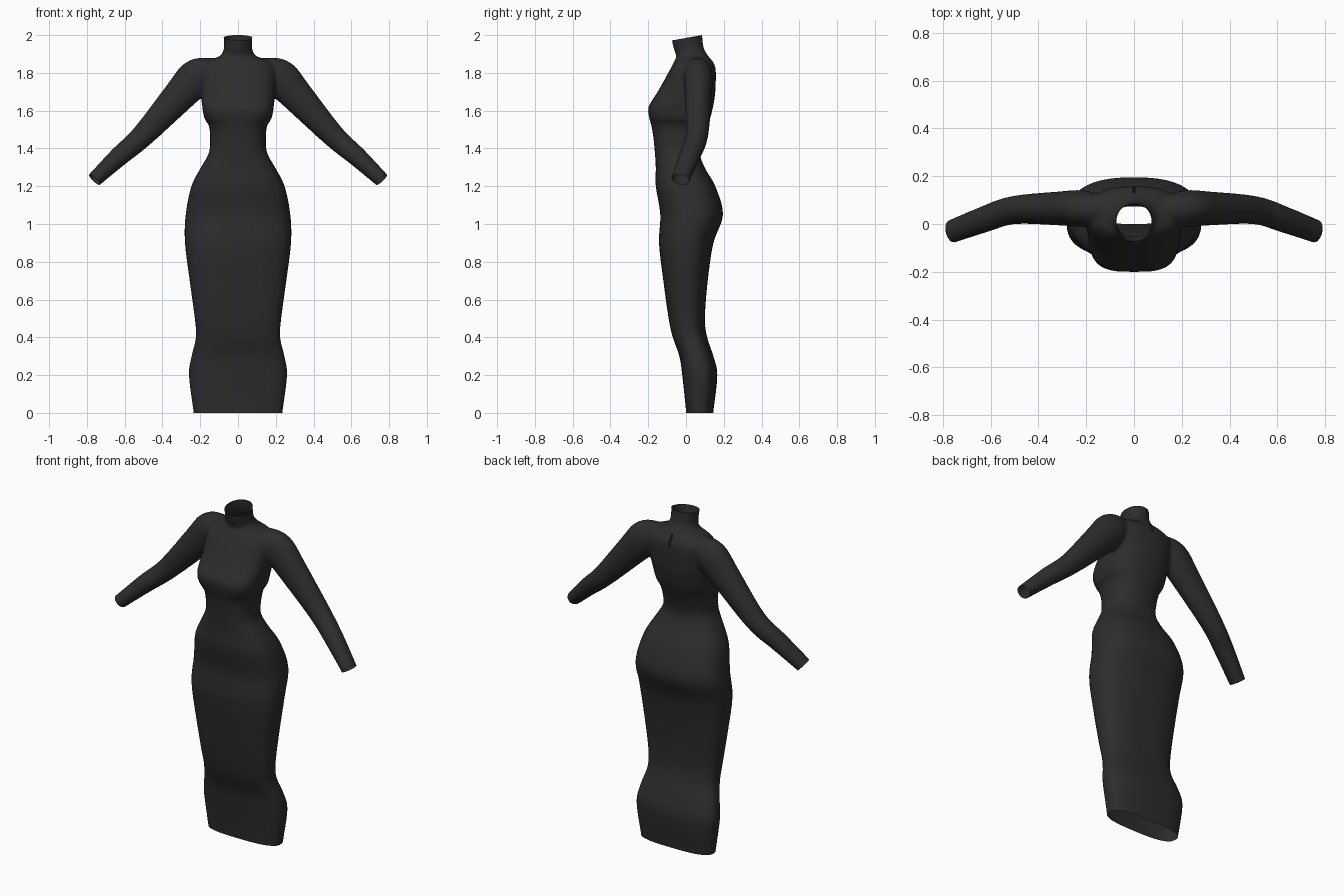
import bpy, bmesh, math
from mathutils import Vector

if "Cube" in bpy.data.objects:
    bpy.data.objects.remove(bpy.data.objects["Cube"])

SEG = 48

# body sections: z, half width, front y, back y
BODY = [
    (-0.05, .228, .00, .14), (0.01, .236, .00, .145), (0.20, .260, -.02, .166),
    (0.30, .246, -.035, .145), (0.40, .223, -.07, .112), (0.50, .229, -.092, .10),
    (0.70, .256, -.12, .115), (0.90, .281, -.143, .145), (1.05, .277, -.136, .196),
    (1.20, .247, -.16, .155), (1.30, .196, -.16, .098), (1.38, .153, -.165, .073),
    (1.46, .148, -.173, .09), (1.52, .154, -.183, .113), (1.56, .178, -.194, .128),
    (1.62, .189, -.198, .143), (1.70, .197, -.15, .155), (1.82, .200, -.083, .157),
    (1.865, .165, -.06, .138), (1.89, .095, -.052, .117), (1.94, .074, -.068, .092),
    (2.04, .082, -.088, .083),
]

# sleeve sections: centre x, y, z, radius
SLEEVE = [
    (.08, .055, 1.83, .040), (.14, .058, 1.815, .070), (.22, .065, 1.775, .098),
    (.31, .065, 1.68, .087), (.505, .058, 1.467, .061), (.63, .018, 1.357, .052),
    (.76, -.030, 1.235, .040), (.81, -.048, 1.19, .038),
]


def smooth_rows(rows, steps):
    """Catmull-Rom interpolation of whole rows of numbers."""
    out = []
    for i in range(len(rows) - 1):
        a, b, c, d = (rows[max(i - 1, 0)], rows[i], rows[i + 1],
                      rows[min(i + 2, len(rows) - 1)])
        for s in range(steps):
            t = s / steps
            out.append([.5 * (2 * q + (r - p) * t + (2 * p - 5 * q + 4 * r - w) * t * t
                              + (3 * q - p - 3 * r + w) * t ** 3)
                        for p, q, r, w in zip(a, b, c, d)])
    return out + [list(rows[-1])]


def loft(bm, rings):
    """Closed tube through rings of points."""
    vs = [[bm.verts.new(p) for p in ring] for ring in rings]
    for r0, r1 in zip(vs, vs[1:]):
        for k in range(SEG):
            n = (k + 1) % SEG
            bm.faces.new((r0[k], r0[n], r1[n], r1[k]))
    bm.faces.new(vs[0][::-1])
    bm.faces.new(vs[-1])


def body_ring(z, w, yf, yb):
    """Rounded box section: squarer at hem and chest, round at the neck."""
    base = 2.8 - .3 * min(max(z / .9, 0), 1)
    base -= .5 * min(max((z - 1.82) / .06, 0), 1)
    chest = .8 * math.exp(-((z - 1.6) / .08) ** 2)
    pts, yc, d = [], (yf + yb) / 2, (yb - yf) / 2
    for k in range(SEG):
        a = 2 * math.pi * k / SEG
        c, s = math.cos(a), math.sin(a)
        e = 2 / (base if s > 0 else base + chest)
        pts.append((w * math.copysign(abs(c) ** e, c),
                    yc + d * math.copysign(abs(s) ** e, s), z))
    return pts


def sleeve_rings(side):
    rows, rings = smooth_rows(SLEEVE, 4), []
    for i, (x, y, z, r) in enumerate(rows):
        t = (Vector(rows[min(i + 1, len(rows) - 1)][:3]) - Vector(rows[max(i - 1, 0)][:3])).normalized()
        b = Vector((0, 1, 0))
        b = (b - t * b.dot(t)).normalized()
        n = t.cross(b)
        depth = .03 + .47 * r
        ring = []
        for k in range(SEG):
            a = 2 * math.pi * k / SEG
            p = Vector((x, y, z)) + n * r * math.cos(a) + b * depth * math.sin(a)
            ring.append((p.x * side, p.y, p.z))
        rings.append(ring)
    return rings


# body and both sleeves as solids
bm = bmesh.new()
loft(bm, [body_ring(*r) for r in smooth_rows(BODY, 4)])
for side in (-1, 1):
    loft(bm, sleeve_rings(side))
bmesh.ops.recalc_face_normals(bm, faces=bm.faces)
mesh = bpy.data.meshes.new("dress")
bm.to_mesh(mesh)
bm.free()
dress = bpy.data.objects.new("dress", mesh)
bpy.context.collection.objects.link(dress)

# merge into one skin with soft armpits
rem = dress.modifiers.new("merge", 'REMESH')
rem.mode = 'VOXEL'
rem.voxel_size = 0.009
sm = dress.modifiers.new("soften", 'SMOOTH')
sm.factor = 0.5
sm.iterations = 5
bpy.context.view_layer.update()
merged = bpy.data.meshes.new_from_object(dress.evaluated_get(bpy.context.evaluated_depsgraph_get()))
dress.modifiers.clear()
dress.data = merged

# cut the hem, collar and cuffs open
bm = bmesh.new()
bm.from_mesh(merged)


def cut(co, normal, keep):
    faces = [f for f in bm.faces if keep(f.calc_center_median())]
    geom = set(faces)
    for f in faces:
        geom.update(f.edges)
        geom.update(f.verts)
    bmesh.ops.bisect_plane(bm, geom=list(geom), plane_co=co, plane_no=normal, clear_outer=True)


cut((0, 0, 0), (0, 0, -1), lambda c: c.z < .3)
cut((0, 0, 1.985), (0, -.18, 1), lambda c: c.z > 1.92)
for side in (-1, 1):
    cut((.76 * side, -.03, 1.235), (.69 * side, -.2, -.70), lambda c: c.x * side > .6)

# small keyhole opening at the back of the neck
hole = []
for f in bm.faces:
    c = f.calc_center_median()
    if c.y > .09 and (c.x / .008) ** 2 + ((c.z - 1.845) / .028) ** 2 < 1:
        hole.append(f)
bmesh.ops.delete(bm, geom=hole, context='FACES')
for f in bm.faces:
    f.smooth = True
    f.material_index = 0
bm.to_mesh(merged)
bm.free()

# black cloth
mat = bpy.data.materials.new("black cloth")
mat.diffuse_color = (.026, .026, .026, 1)
mat.use_nodes = True
mat.node_tree.nodes["Principled BSDF"].inputs["Base Color"].default_value = mat.diffuse_color
merged.materials.clear()
merged.materials.append(mat)
